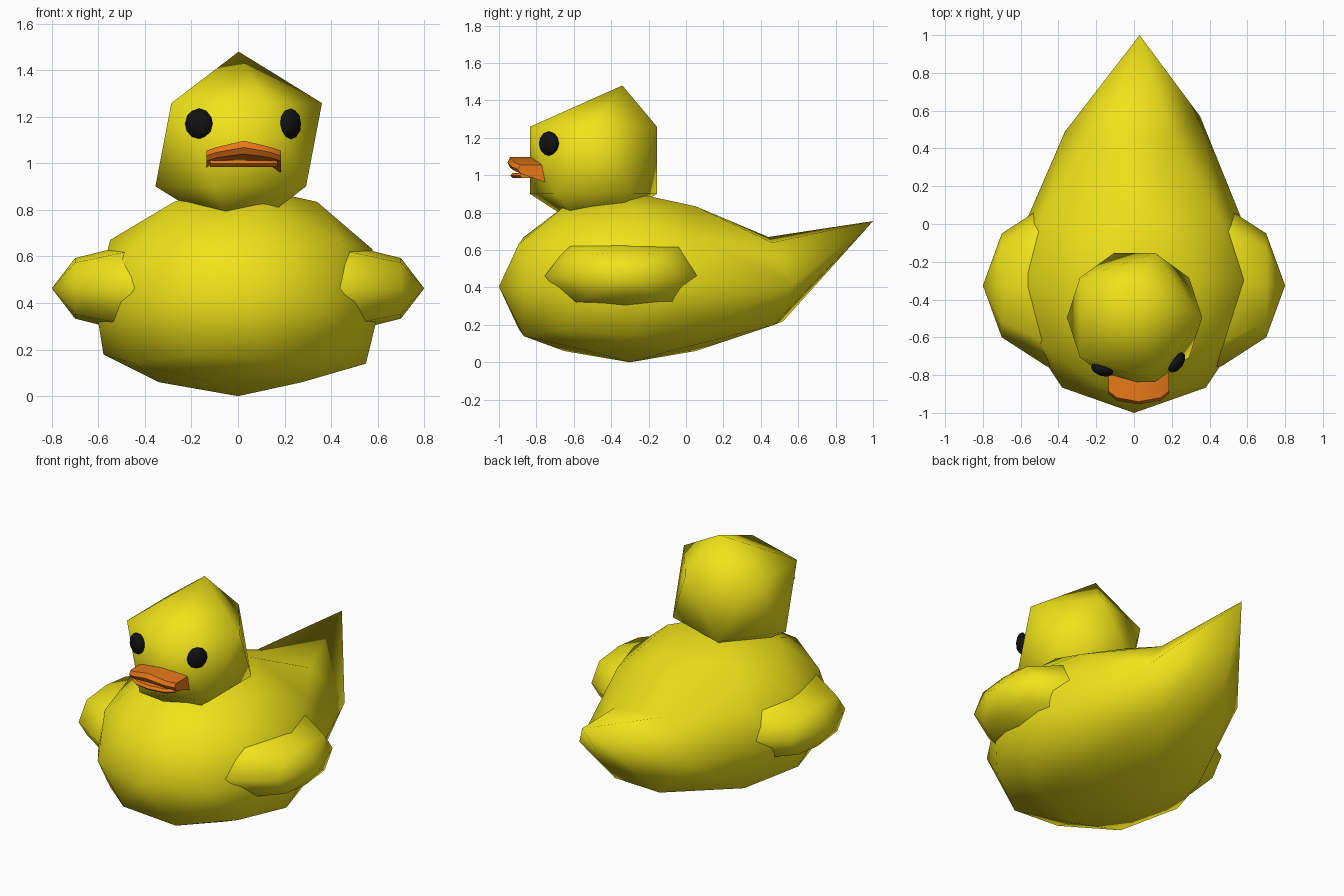
import bpy, bmesh
from math import sin, cos, pi, radians, atan2
from mathutils import Vector, Matrix

if "Cube" in bpy.data.objects:
    bpy.data.objects.remove(bpy.data.objects["Cube"])


def material(name, rgb):
    m = bpy.data.materials.new(name)
    m.diffuse_color = (*rgb, 1)
    m.use_nodes = True
    m.node_tree.nodes["Principled BSDF"].inputs["Base Color"].default_value = m.diffuse_color
    return m


YELLOW = material("yellow", (0.87, 0.77, 0.01))
ORANGE = material("orange", (0.8, 0.19, 0.01))
BLACK = material("black", (0.006, 0.006, 0.006))


def finish(name, bm, mat, smooth=True):
    bmesh.ops.recalc_face_normals(bm, faces=bm.faces)
    me = bpy.data.meshes.new(name)
    for f in bm.faces:
        f.smooth = smooth
    bm.to_mesh(me)
    bm.free()
    me.materials.append(mat)
    ob = bpy.data.objects.new(name, me)
    bpy.context.collection.objects.link(ob)
    return ob


def icosphere(sub):
    bm = bmesh.new()
    bmesh.ops.create_icosphere(bm, subdivisions=sub, radius=1)
    return bm


# Body: stretched icosphere, flattened underneath, rear points pulled into a tail
TAIL = [  # angle, height on the unit sphere, new position
    (90, 0, (0.03, 1.0, 0.755)),
    (54, 0, (0.35, 0.57, 0.42)),
    (126, 0, (-0.365, 0.49, 0.42)),
    (72, 0.447, (0.18, 0.46, 0.64)),
    (108, 0.526, (-0.17, 0.44, 0.67)),
    (108, -0.447, (-0.18, 0.52, 0.22)),
    (72, -0.526, (0.17, 0.47, 0.20)),
]
bm = icosphere(2)
for v in bm.verts:
    u = v.co.copy()
    v.co = (u.x * 0.646, -0.3 + u.y * 0.7, 0.405 + u.z * 0.505)
    if u.z < -0.95:
        v.co.z = 0
    elif u.z < -0.8:
        v.co.z = 0.06
    for ang, z, target in TAIL:
        r = (1 - z * z) ** 0.5
        a = radians(ang)
        if (u - Vector((r * cos(a), r * sin(a), z))).length < 0.06:
            v.co = target
finish("body", bm, YELLOW)

# Head: plain icosahedron with the crown point pushed back
bm = icosphere(1)
for v in bm.verts:
    crown = v.co.z > 0.9
    v.co = v.co * 0.4 + Vector((0.003, -0.495, 1.08))
    if crown:
        v.co.y = -0.34
finish("head", bm, YELLOW)

# Wings: blunt lobes lofted outwards from inside the body
for side, name in ((1, "wing_right"), (-1, "wing_left")):
    bm = bmesh.new()
    rings = []
    for x, ry, rz in ((0.3, 0.42, 0.18), (0.46, 0.43, 0.19), (0.7, 0.275, 0.13)):
        rings.append([bm.verts.new((side * x, -0.325 + ry * cos(k * pi / 4),
                                    0.463 + rz * max(-1, min(1, 1.2 * sin(k * pi / 4)))))
                      for k in range(8)])
    tip = bm.verts.new((side * 0.8, -0.325, 0.463))
    bm.faces.new(rings[0])
    for k in range(8):
        j = (k + 1) % 8
        for a, b in zip(rings, rings[1:]):
            bm.faces.new((a[k], a[j], b[j], b[k]))
        bm.faces.new((rings[-1][k], rings[-1][j], tip))
    finish(name, bm, YELLOW)

# Eyes: flattened balls lying on the two front faces of the head
for name, loc, yaw in (("eye_left", (-0.168, -0.77, 1.17), -19),
                       ("eye_right", (0.226, -0.733, 1.17), 54)):
    bm = icosphere(2)
    bm.transform(Matrix.Translation(loc) @ Matrix.Rotation(radians(yaw), 4, 'Z')
                 @ Matrix.Diagonal((0.062, 0.035, 0.066, 1)))
    finish(name, bm, BLACK)


# Bill halves: a curved front edge swept back into the head
def bill(name, columns):
    """columns: x, front y, front top z, front bottom z, back top z, back bottom z"""
    bm = bmesh.new()
    loops = []
    for x, y, t, b, bt, bb in columns:
        loops.append([bm.verts.new(p) for p in (
            (x, -0.72, bt), (x, y + 0.015, t), (x, y, (t + b) / 2),
            (x, y + 0.015, b), (x, -0.72, bb))])
    for a, b in zip(loops, loops[1:]):
        for k in range(5):
            j = (k + 1) % 5
            bm.faces.new((a[k], a[j], b[j], b[k]))
    bm.faces.new(loops[0])
    bm.faces.new(loops[-1])
    ob = finish(name, bm, ORANGE)
    bpy.ops.object.select_all(action='DESELECT')
    ob.select_set(True)
    bpy.context.view_layer.objects.active = ob
    bpy.ops.object.shade_smooth_by_angle(angle=radians(40))


bill("bill_upper", [(0.025 + s * x, y, t, b, t, bb) for s, x, y, t, b, bb in (
    (-1, 0.16, -0.9, 1.055, 1.01, 0.95), (-1, 0.115, -0.935, 1.07, 1.025, 0.98),
    (1, 0, -0.955, 1.097, 1.04, 1.0),
    (1, 0.115, -0.935, 1.07, 1.025, 0.98), (1, 0.16, -0.9, 1.055, 1.01, 0.95))])
bill("bill_lower", [(0.025 + x, y, 1.012, 0.985, 1.012, 0.985) for x, y in (
    (-0.145, -0.89), (-0.1, -0.925), (0, -0.94), (0.1, -0.925), (0.145, -0.89))])
